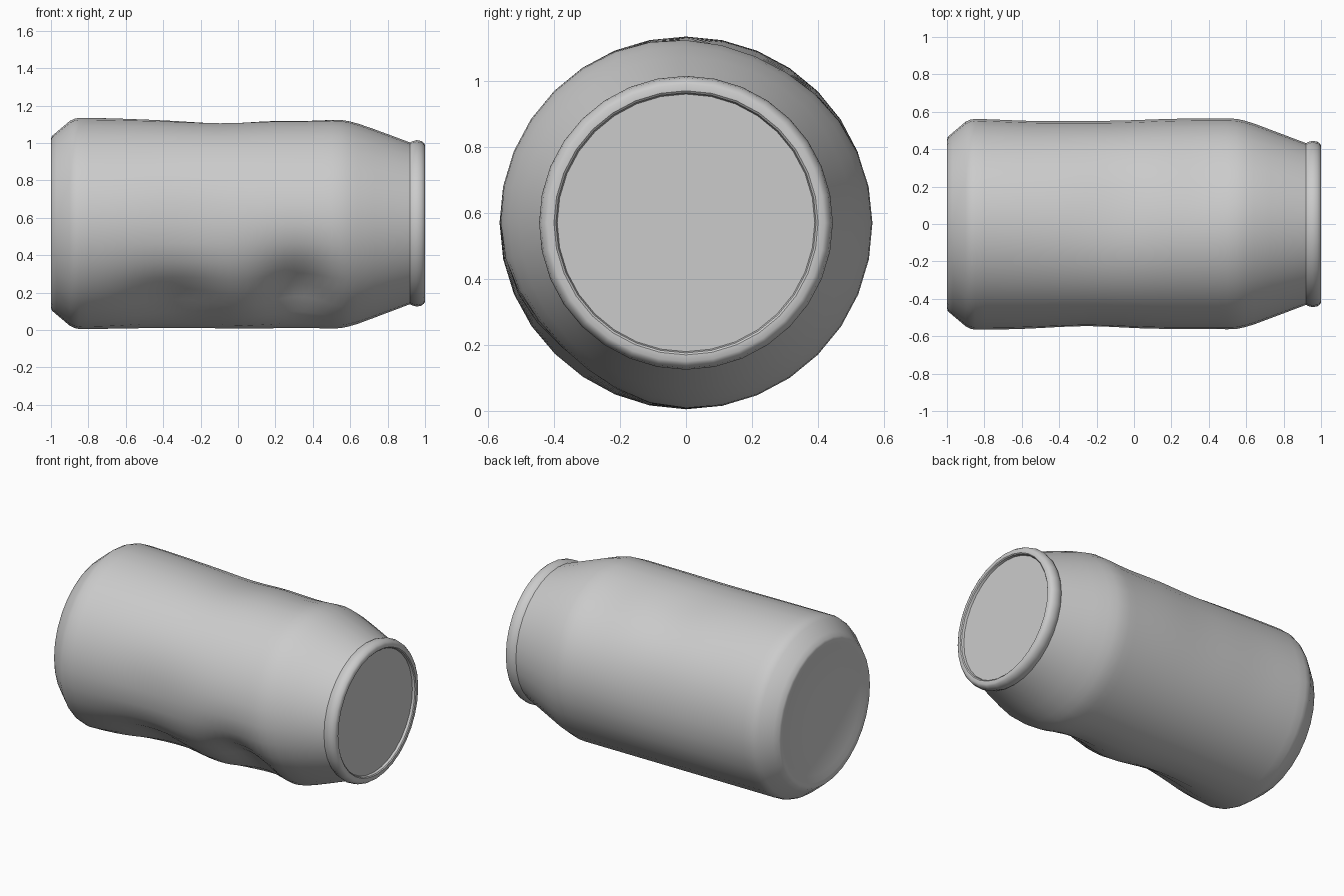
import bpy, bmesh
from math import sin, cos, pi, exp, radians, remainder

if "Cube" in bpy.data.objects:
    bpy.data.objects.remove(bpy.data.objects["Cube"])

SIDES, AXIS_Z = 32, 0.57

# Dents: x centre, angle (0 = +y, 90 = up, 180 = front), x width, angular width, depth
DENTS = [
    (0.32, 226, 0.15, 18, 0.110),
    (-0.33, 232, 0.21, 17, 0.080),
    (-0.06, 76, 0.18, 22, 0.034),
    (0.38, 66, 0.16, 22, 0.028),
    (-0.40, 75, 0.20, 24, 0.012),
    (-0.25, 180, 0.20, 16, 0.018),
    (-0.50, 5, 0.20, 22, 0.014),
    (-0.10, 10, 0.18, 20, 0.012),
]


def dent(x, a):
    total = 0
    for cx, ca, wx, wa, depth in DENTS:
        da = remainder(a - radians(ca), 2 * pi) / radians(wa)
        total += depth * exp(-0.5 * (((x - cx) / wx) ** 2 + da ** 2))
    return total


def lathe(name, profile, dented=False):
    """Revolve (x, radius) points around the can's axis; radius 0 closes an end."""
    bm = bmesh.new()
    rings = []
    for x, r in profile:
        if r == 0:
            rings.append([bm.verts.new((x, 0, AXIS_Z))])
            continue
        ring = []
        for i in range(SIDES):
            a = 2 * pi * i / SIDES
            rr = r - (dent(x, a) if dented and r > 0.44 and x > -0.9 else 0)
            ring.append(bm.verts.new((x, rr * cos(a), AXIS_Z + rr * sin(a))))
        rings.append(ring)
    for p, q in zip(rings, rings[1:]):
        for i in range(SIDES):
            j = (i + 1) % SIDES
            if len(p) == 1:
                bm.faces.new((p[0], q[i], q[j]))
            elif len(q) == 1:
                bm.faces.new((p[j], p[i], q[0]))
            else:
                bm.faces.new((p[j], p[i], q[i], q[j]))
    me = bpy.data.meshes.new(name)
    # Outward normals
    bmesh.ops.reverse_faces(bm, faces=bm.faces[:])
    bmesh.ops.reverse_faces(bm, faces=bm.faces[:])
    bm.to_mesh(me)
    bm.free()
    ob = bpy.data.objects.new(name, me)
    bpy.context.collection.objects.link(ob)
    bpy.ops.object.select_all(action='DESELECT')
    ob.select_set(True)
    bpy.context.view_layer.objects.active = ob
    bpy.ops.object.shade_smooth_by_angle(angle=radians(35))
    return ob


# Crumpled wall with shallow domed base and tapering neck
base = [(-0.95, 0), (-0.953, 0.15), (-0.965, 0.28), (-0.985, 0.39), (-0.997, 0.43),
        (-1.0, 0.45), (-0.995, 0.467), (-0.97, 0.488), (-0.90, 0.547), (-0.875, 0.56)]
wall = [(-0.85 + 0.05 * i, 0.565) for i in range(28)]
neck = [(0.55, 0.562), (0.59, 0.553), (0.64, 0.538), (0.73, 0.504), (0.82, 0.470), (0.92, 0.432)]
lathe("can_body", base + wall + neck, dented=True)

# Rolled rim around the lid
lathe("can_rim", [(0.92, 0.432), (0.93, 0.438), (0.955, 0.445), (0.98, 0.440), (0.994, 0.430),
                  (1.0, 0.420), (1.0, 0.400), (0.995, 0.394), (0.98, 0.390)])

# Flat recessed lid
lathe("can_lid", [(0.98, 0.390), (0.98, 0)])
